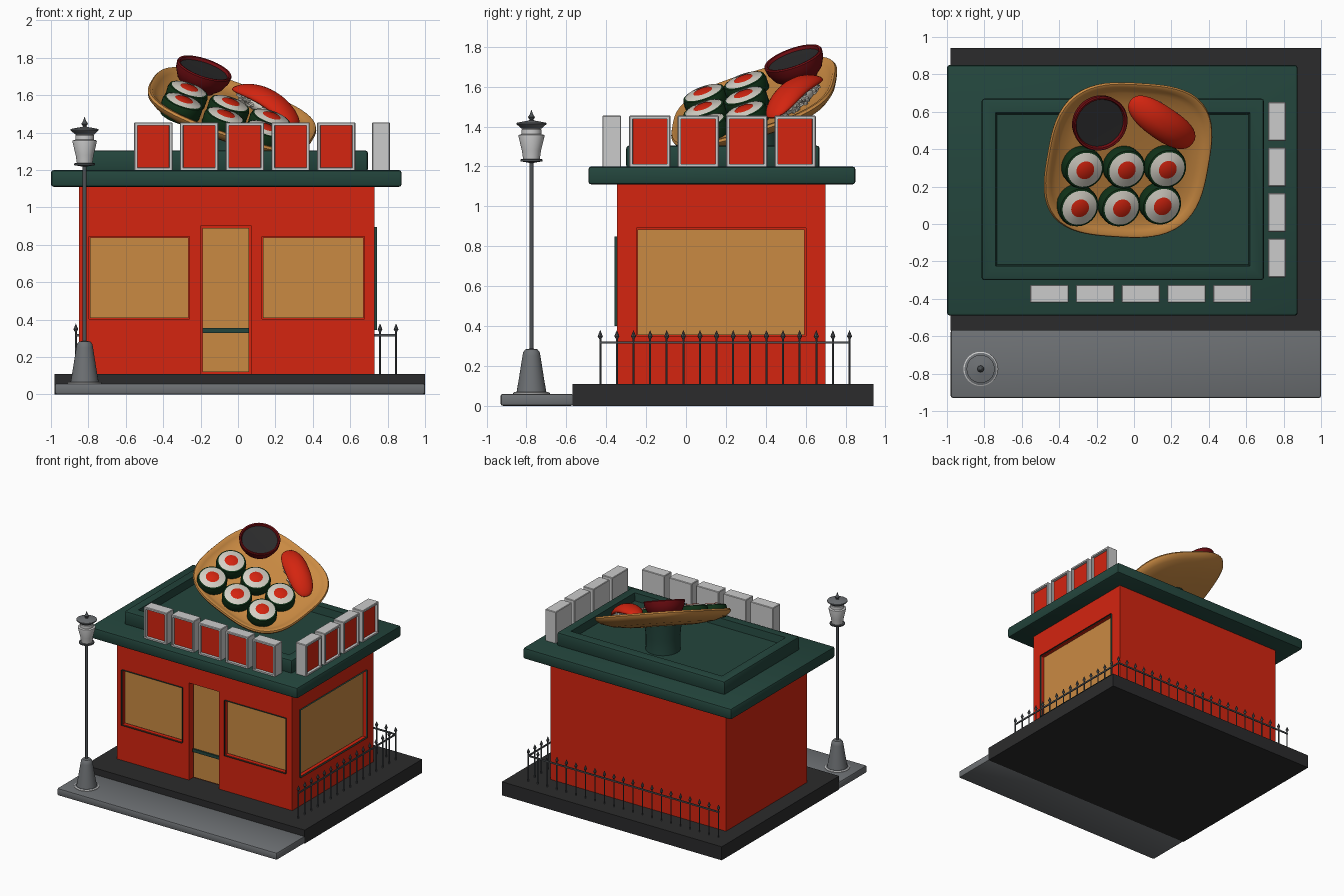
import bpy, bmesh, math, random
from mathutils import Matrix, Vector

if "Cube" in bpy.data.objects:
    bpy.data.objects.remove(bpy.data.objects["Cube"])

random.seed(4)

# ---- palette (linear) ----
def colour(name, r, g, b):
    m = bpy.data.materials.new(name)
    m.diffuse_color = (r, g, b, 1)
    m.use_nodes = True
    m.node_tree.nodes["Principled BSDF"].inputs["Base Color"].default_value = m.diffuse_color
    return m
RED = colour("bright_red", .66, .018, .005)
GREEN = colour("roof_green", .017, .060, .046)
DARK = colour("charcoal", .024, .024, .025)
GREY = colour("pavement_grey", .155, .165, .175)
LIGHT = colour("light_grey", .60, .60, .60)
NORI = colour("seaweed_green", .005, .032, .009)
RICE = colour("rice_white", .66, .63, .56)
MAROON = colour("dark_red", .17, .004, .006)
METAL = colour("dark_metal", .075, .083, .09)
BROWN = colour("warm_brown", .59, .255, .055)

def finish(bm, name, mats, mat=Matrix(), smooth=True):
    bmesh.ops.recalc_face_normals(bm, faces=bm.faces)
    me = bpy.data.meshes.new(name)
    bm.to_mesh(me)
    bm.free()
    ob = bpy.data.objects.new(name, me)
    bpy.context.collection.objects.link(ob)
    for m in mats:
        me.materials.append(m)
    ob.matrix_world = mat
    if smooth:
        bpy.ops.object.select_all(action='DESELECT')
        ob.select_set(True)
        bpy.context.view_layer.objects.active = ob
        bpy.ops.object.shade_smooth_by_angle(angle=math.radians(40))
    return ob

def add_box(bm, lo, hi):
    lo, hi = Vector(lo), Vector(hi)
    m = Matrix.Translation((lo + hi) / 2) @ Matrix.Diagonal((*(hi - lo), 1))
    return bmesh.ops.create_cube(bm, size=1, matrix=m)

def box(name, lo, hi, mat, bevel=0, mtx=Matrix()):
    bm = bmesh.new()
    add_box(bm, lo, hi)
    if bevel:
        bmesh.ops.bevel(bm, geom=bm.edges[:], offset=bevel, segments=2, profile=.5, affect='EDGES')
    return finish(bm, name, [mat], mtx, bool(bevel))

def loft(name, profile, mats, mtx=Matrix(), segs=32, shape=None, index=None):
    """Rings of (radius, height); shape gives the outline, index the material per band."""
    shape = shape or (lambda a: (math.cos(a), math.sin(a)))
    bm = bmesh.new()
    outline = [shape(2 * math.pi * i / segs) for i in range(segs)]
    rings = [[bm.verts.new((r * x, r * y, z)) for x, y in outline] for r, z in profile]
    for k in range(len(rings) - 1):
        for i in range(segs):
            j = (i + 1) % segs
            f = bm.faces.new((rings[k][i], rings[k][j], rings[k + 1][j], rings[k + 1][i]))
            f.material_index = index[k] if index else 0
    bmesh.ops.remove_doubles(bm, verts=bm.verts, dist=1e-5)
    return finish(bm, name, mats, mtx)

def frame(name, x0, x1, z0, z1, t, y0, y1, mtx=Matrix(), mat=GREEN):
    """Rectangular frame in the local xz plane."""
    bm = bmesh.new()
    f = bm.faces.new([bm.verts.new(p) for p in ((x0, y0, z0), (x1, y0, z0), (x1, y0, z1), (x0, y0, z1))])
    bmesh.ops.inset_individual(bm, faces=[f], thickness=t)
    bmesh.ops.delete(bm, geom=[f], context='FACES_ONLY')
    ex = bmesh.ops.extrude_face_region(bm, geom=bm.faces[:])
    for v in ex["geom"]:
        if isinstance(v, bmesh.types.BMVert):
            v.co.y = y1
    return finish(bm, name, [mat], mtx, False)

# ---- ground ----
box("plinth", (-.98, -.57, 0), (1, .94, .11), DARK)
box("pavement", (-.98, -.93, 0), (1, -.565, .06), GREY, .012)

# ---- walls with cut openings ----
walls = box("walls", (-.85, -.345, .11), (.73, .70, 1.12), RED)
SIDE = Matrix.Translation((.73, 0, 0)) @ Matrix.Rotation(math.pi / 2, 4, 'Z')
FRONT = Matrix.Translation((0, -.345, 0))
windows = [("left_window", FRONT, -.80, -.255, .40, .85),
           ("right_window", FRONT, .125, .68, .40, .85),
           ("side_window", SIDE, -.253, .605, .345, .895)]
door = ("door", FRONT, -.205, .075, .10, .905)
for (name, m, x0, x1, z0, z1), depth in [(w, .03) for w in windows] + [(door, .06)]:
    cutter = box("cutter", (x0 + .004, -.1, z0 + .004), (x1 - .004, depth, z1 - .004), RED, 0, m)
    cutter.hide_render = True
    bpy.context.view_layer.update()
    mod = walls.modifiers.new("cut", 'BOOLEAN')
    mod.operation, mod.solver, mod.object = 'DIFFERENCE', 'EXACT', cutter
    bpy.context.view_layer.objects.active = walls
    bpy.ops.object.modifier_apply(modifier="cut")
    bpy.data.objects.remove(cutter)

# windows and door
for name, m, x0, x1, z0, z1 in windows:
    frame(name + "_frame", x0, x1, z0, z1, .027, -.014, .03, m)
    box(name + "_pane", (x0 + .01, .02, z0 + .01), (x1 - .01, .029, z1 - .01), BROWN, 0, m)
frame("door_frame", -.205, .075, .11, .905, .022, .03, .06, FRONT)
box("door_pane", (-.19, .045, .12), (.06, .058, .89), BROWN, 0, FRONT)
box("door_crossbar", (-.19, .033, .33), (.06, .058, .355), GREEN, 0, FRONT)

# ---- roof ----
box("eave", (-1, -.49, 1.11), (.875, .85, 1.20), GREEN, .015)
bm = bmesh.new()
add_box(bm, (-.815, -.30, 1.19), (.695, .67, 1.305))
bmesh.ops.bevel(bm, geom=bm.edges[:], offset=.015, segments=2, profile=.5, affect='EDGES')
top = max(bm.faces, key=lambda f: f.calc_center_median().z)
bmesh.ops.inset_individual(bm, faces=[top], thickness=.085)
bmesh.ops.inset_individual(bm, faces=[top], thickness=.012, depth=-.06)
finish(bm, "roof_parapet", [GREEN])

# ---- roof sign boxes with recessed red faces ----
def sign(name, x0, x1, m):
    bm = bmesh.new()
    add_box(bm, (x0, 0, 1.195), (x1, .095, 1.455))
    bmesh.ops.bevel(bm, geom=bm.edges[:], offset=.004, segments=1, affect='EDGES')
    f = min(bm.faces, key=lambda f: f.calc_center_median().y)
    bmesh.ops.inset_individual(bm, faces=[f], thickness=.018)
    bmesh.ops.inset_individual(bm, faces=[f], thickness=.002, depth=-.02)
    f.material_index = 1
    finish(bm, name, [LIGHT, RED], m, False)
for i in range(5):
    x = -.555 + i * .2445
    sign(f"front_sign_{i+1}", x, x + .205, Matrix.Translation((0, -.42, 0)))
for i in range(4):
    y = -.285 + i * .243
    sign(f"side_sign_{i+1}", y, y + .207, Matrix.Translation((.812, 0, 0)) @ Matrix.Rotation(math.pi / 2, 4, 'Z'))

# ---- fence along the back and right ----
def fence(name, a, b, n):
    a, b = Vector(a), Vector(b)
    bm = bmesh.new()
    for i in range(n):
        p = a.lerp(b, i / (n - 1))
        for r0, r1, z0, z1 in ((.005, .005, .10, .345), (.005, .013, .335, .348), (.013, 0, .348, .38)):
            bmesh.ops.create_cone(bm, segments=8, cap_ends=True, radius1=r0, radius2=r1, depth=z1 - z0,
                                  matrix=Matrix.Translation((p.x, p.y, (z0 + z1) / 2)))
    w = .004
    add_box(bm, (min(a.x, b.x) - w, min(a.y, b.y) - w, .311), (max(a.x, b.x) + w, max(a.y, b.y) + w, .323))
    finish(bm, name, [METAL])
fence("back_fence", (-.867, .82), (.845, .82), 21)
fence("right_fence", (.845, -.43), (.845, .82), 16)

# ---- street lamp ----
L = Matrix.Translation((-.82, -.775, 0))
loft("lamp_foot", [(0, .055), (.092, .055), (.092, .064), (.086, .068), (0, .068)], [LIGHT, GREY], L, index=[0, 0, 0, 1])
loft("lamp_base", [(0, .06), (.076, .06), (.072, .085), (.064, .13), (.045, .25), (.041, .27), (.03, .283), (0, .288)], [GREY], L)
loft("lamp_pole", [(0, .27), (.011, .27), (.011, 1.24), (0, 1.24)], [METAL], L, 16)
loft("lamp_collar", [(0, 1.215), (.02, 1.22), (.056, 1.226), (.056, 1.236), (0, 1.24)], [METAL], L)
loft("lamp_lantern", [(0, 1.232), (.041, 1.232), (.048, 1.28), (.065, 1.35), (.064, 1.358), (.05, 1.362),
                      (.05, 1.385), (.035, 1.40), (0, 1.40)], [LIGHT], L)
loft("lamp_cap", [(0, 1.388), (.05, 1.39), (.075, 1.412), (.075, 1.419), (.03, 1.428), (0, 1.432)], [GREY], L)
loft("lamp_finial", [(0, 1.42), (.016, 1.427), (.009, 1.435), (.018, 1.447), (.008, 1.462), (0, 1.486)], [METAL], L, 16)

# ---- tilted platter ----
C = Vector((-.035, .345, 1.511))
N = Vector((.341, -.359, 1)).normalized()
U = Vector((.43, -.028, -.157))
U = (U - N * U.dot(N)).normalized()
V = N.cross(U)
M = Matrix.Translation(C) @ Matrix((U, V, N)).transposed().to_4x4()

def squircle(a):
    c, s = math.cos(a), math.sin(a)
    k = (abs(c) ** 3 + abs(s) ** 3) ** (-1 / 3)
    return .46 * c * k, .435 * s * k

def place(x, y, h):
    """Board matrix whose point at height h sits over world x, y."""
    d = Vector((x, y)) - C.xy - h * N.xy
    inv = Matrix(((U.x, V.x), (U.y, V.y))).inverted()
    return M @ Matrix.Translation((*(inv @ d), 0))

loft("platter", [(0, -.08), (.5, -.076), (.75, -.06), (.92, -.032), (.985, -.008), (1, .01), (.985, .022), (.955, .022),
                 (.91, .006), (.85, -.008), (.7, -.015), (0, -.015)], [BROWN], M, 72, squircle)
# stand, with its top sloped to follow the platter
stand = loft("platter_stand", [(0, -.3), (.14, -.3), (.128, -.2), (.128, -.1), (.14, 0), (0, 0)], [GREEN],
             Matrix.Translation((C.x, C.y, C.z - .05)))
for v in stand.data.vertices:
    if v.co.z > -.05:
        v.co.z += -.341 * v.co.x + .359 * v.co.y

# rolls: seaweed wrap, rice, red filling
for i, (x, y) in enumerate([(-.262, .289), (-.04, .289), (.179, .292), (-.29, .086), (-.066, .086), (.152, .096)]):
    loft(f"roll_{i+1}", [(0, -.04), (.1, -.04), (.11, -.02), (.112, .035), (.106, .055), (.096, .058), (.09, .062),
                         (.05, .066), (.044, .07), (0, .071)],
         [NORI, RICE, RED], place(x, y, .06), 28, index=[0, 0, 0, 0, 0, 1, 1, 2, 2])

# sauce bowl
B = place(-.18, .537, .10)
loft("sauce_bowl", [(0, -.03), (.085, -.03), (.09, -.01), (.125, .02), (.148, .065), (.153, .1), (.148, .107), (.138, .105),
                    (.132, .09), (0, .088)], [MAROON, DARK], B, 40, index=[0] * 8 + [1])

# rice bed with grains, and the slice laid over it
P = place(.163, .53, .07) @ Matrix.Rotation(math.radians(-29), 4, 'Z')
bm = bmesh.new()
bmesh.ops.create_uvsphere(bm, u_segments=24, v_segments=12, radius=1)
for v in bm.verts:
    v.co = Vector((v.co.x * .19, v.co.y * .075, .02 + v.co.z * .05))
for i in range(110):
    a, z = random.uniform(0, 2 * math.pi), random.uniform(-.7, .6)
    r = math.sqrt(1 - z * z)
    g = Matrix.Translation((.19 * r * math.cos(a), .077 * r * math.sin(a), .02 + .05 * z)) @ \
        Matrix.Rotation(random.uniform(0, 3), 4, 'Z') @ Matrix.Diagonal((.02, .011, .011, 1))
    bmesh.ops.create_icosphere(bm, subdivisions=1, radius=1, matrix=g)
finish(bm, "rice_bed", [RICE], P)
bm = bmesh.new()
bmesh.ops.create_uvsphere(bm, u_segments=32, v_segments=16, radius=1)
for v in bm.verts:
    x, y, z = v.co
    x = math.copysign(abs(x) ** .8, x) * .225
    y = math.copysign(abs(y) ** .85, y) * .09
    v.co = (x, y, .075 + z * .034 - 1.1 * x * x - 2.5 * y * y)
finish(bm, "fish_slice", [RED], P)
